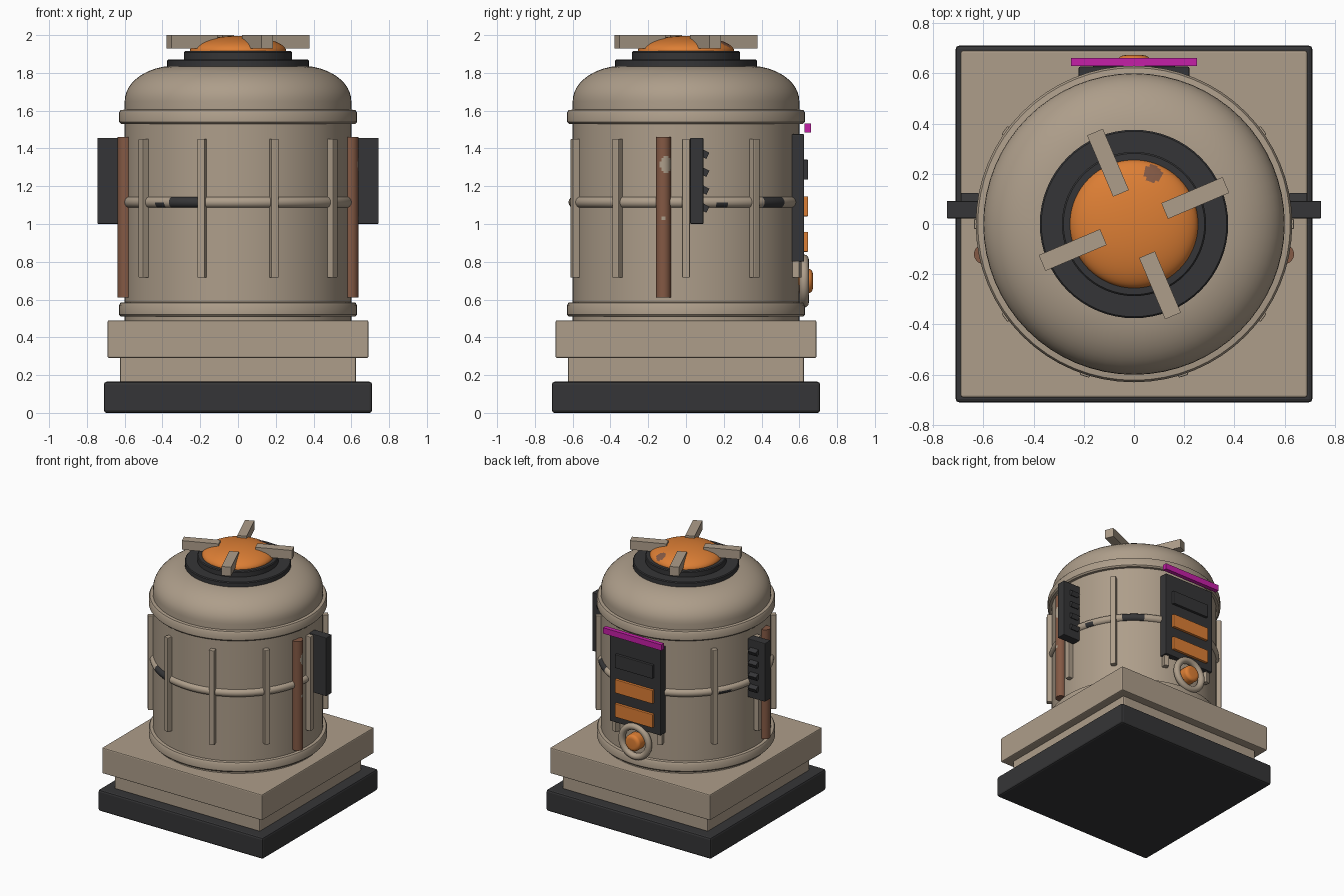
import bpy, bmesh, math
from mathutils import Matrix, Vector

cube = bpy.data.objects.get("Cube")
if cube:
    bpy.data.objects.remove(cube, do_unlink=True)


def material(name, r, g, b):
    m = bpy.data.materials.new(name)
    m.use_nodes = True
    m.diffuse_color = (r, g, b, 1)
    node = m.node_tree.nodes["Principled BSDF"]
    node.inputs["Base Color"].default_value = (r, g, b, 1)
    node.inputs["Roughness"].default_value = 0.7
    return m


BEIGE = material("beige paint", 0.42, 0.34, 0.255)
BLACK = material("charcoal metal", 0.036, 0.036, 0.038)
ORANGE = material("orange lamp", 0.72, 0.21, 0.035)
COPPER = material("copper brown", 0.23, 0.10, 0.058)
MAGENTA = material("magenta strip", 0.56, 0.014, 0.39)


def finish(name, bm, mats, smooth=True, bevel=0):
    """Turn a bmesh into an object with its materials and shading."""
    bmesh.ops.recalc_face_normals(bm, faces=bm.faces)
    me = bpy.data.meshes.new(name)
    bm.to_mesh(me)
    bm.free()
    ob = bpy.data.objects.new(name, me)
    bpy.context.collection.objects.link(ob)
    for m in mats:
        me.materials.append(m)
    if bevel:
        mod = ob.modifiers.new("bevel", "BEVEL")
        mod.width, mod.segments = bevel, 2
    if smooth:
        bpy.ops.object.select_all(action="DESELECT")
        ob.select_set(True)
        bpy.context.view_layer.objects.active = ob
        bpy.ops.object.shade_smooth_by_angle(angle=math.radians(35))
    return ob


def box(name, centre, size, mat, bevel=0, turn=None):
    bm = bmesh.new()
    bmesh.ops.create_cube(bm, size=1)
    bm.transform(Matrix.LocRotScale(None, None, Vector(size)))
    if turn:
        bm.transform(turn)
    bm.transform(Matrix.Translation(centre))
    return finish(name, bm, [mat], False, bevel)


def lathe(name, profile, mats, rule=None, steps=64, place=None):
    """Spin a (radius, height) profile about z; rule marks second-colour faces."""
    bm = bmesh.new()
    vs = [bm.verts.new((r, 0, z)) for r, z in profile]
    es = [bm.edges.new(p) for p in zip(vs, vs[1:])]
    bmesh.ops.spin(bm, geom=vs + es, cent=(0, 0, 0), axis=(0, 0, 1),
                   angle=math.tau, steps=steps)
    bmesh.ops.remove_doubles(bm, verts=bm.verts, dist=0.0005)
    if place:
        bm.transform(place)
    if rule:
        for f in bm.faces:
            f.material_index = int(rule(f.calc_center_median()))
    return finish(name, bm, mats)


def circle_profile(major, minor, z, n=16):
    return [(major + minor * math.cos(math.tau * i / n),
             z + minor * math.sin(math.tau * i / n)) for i in range(n + 1)]


def arc(r0, r1, z0, z1, n=12):
    """Quarter-ellipse from (r0, z0) up and inward to (r1, z1)."""
    return [(r1 + (r0 - r1) * math.cos(math.pi / 2 * i / n),
             z0 + (z1 - z0) * math.sin(math.pi / 2 * i / n)) for i in range(n + 1)]


def disc(r, z0, z1, c=0.006):
    return [(0, z0), (r - c, z0), (r, z0 + c), (r, z1 - c), (r - c, z1), (0, z1)]


# Square stepped base
box("base_slab", (0, 0, 0.0825), (1.42, 1.42, 0.165), BLACK, 0.014)
box("base_step", (0, 0, 0.23), (1.25, 1.25, 0.14), BEIGE, 0.008)
box("plinth", (0, 0, 0.39), (1.38, 1.38, 0.2), BEIGE, 0.008)

# Drum with domed shoulder and two bands
lathe("drum", [(0, 0.48), (0.6, 0.48), (0.6, 1.6)] + arc(0.6, 0.33, 1.65, 1.838)
      + [(0, 1.838)], [BEIGE])
for label, z in (("lower", 0.51), ("upper", 1.53)):
    lathe(label + "_band", [(0.59, z), (0.62, z), (0.63, z + 0.01), (0.63, z + 0.06),
                            (0.622, z + 0.073), (0.59, z + 0.077)], [BEIGE])

# Middle hoop with chipped paint
CHIPS = ((-125, -108, 2), (43, 58, 2), (-134, -130, 1.115), (15, 22, 1.11), (146, 156, 1.11))


def chipped(c):
    a = math.degrees(math.atan2(c.y, c.x))
    return any(lo < a < hi and c.z < top for lo, hi, top in CHIPS)


lathe("middle_hoop", circle_profile(0.592, 0.03, 1.115), [BEIGE, BLACK], chipped, steps=120)

# Vertical ribs
for i in range(10):
    a = math.radians(36 * i)
    box("rib_%d" % (i + 1), (0.612 * math.cos(a), 0.612 * math.sin(a), 1.083),
        (0.05, 0.04, 0.735), BEIGE, 0.004, Matrix.Rotation(a, 4, "Z"))

# Top collar, lamp and clamps
lathe("collar_lower", disc(0.375, 1.828, 1.872), [BLACK])
lathe("collar_upper", disc(0.287, 1.865, 1.915), [BLACK])
lathe("lamp_dome", [(0.255, 1.9)] + arc(0.255, 0, 1.915, 1.996, 20), [ORANGE, COPPER],
      lambda c: math.hypot(c.x - 0.075, c.y - 0.2) < 0.035, steps=96)
for i in range(4):
    a = math.radians(23 + 90 * i)
    box("clamp_%d" % (i + 1), (0.265 * math.cos(a), 0.265 * math.sin(a), 1.965),
        (0.265, 0.068, 0.07), BEIGE, 0, Matrix.Rotation(a, 4, "Z"))


# Side pipes and finned radiators
def pipe_wear(c):
    big = math.hypot((c.y + 0.105) / 0.032, (c.z - 1.315) / 0.046) < 1
    small = abs(c.y + 0.12) < 0.012 and abs(c.z - 1.025) < 0.01
    return c.x > 0.6 and (big or small)


pipe = [(0, 0.61)] + [(0.04, 0.61 + 0.01 * i) for i in range(86)] + [(0, 1.46)]
for side, s in (("left", 1), ("right", -1)):
    lathe(side + "_pipe", pipe, [COPPER, BEIGE], pipe_wear, 24,
          Matrix.Translation((0.597 * s, -0.12, 0)))
    box(side + "_radiator", (0.67 * s, 0.057, 1.228), (0.15, 0.07, 0.455), BLACK, 0.005)
    for i in range(4):
        box("%s_fin_%d" % (side, i + 1), (0.653 * s, 0.098, 1.085 + 0.095 * i),
            (0.07, 0.04, 0.036), BLACK, 0, Matrix.Rotation(math.radians(-28), 4, "X"))

# Back control panel
box("back_panel", (0, 0.593, 1.138), (0.44, 0.066, 0.675), BLACK, 0.006)
box("panel_strip", (0, 0.645, 1.508), (0.5, 0.033, 0.046), MAGENTA)
for name, z, mat in (("panel_plate", 1.288, BLACK), ("upper_light", 1.093, ORANGE),
                     ("lower_light", 0.905, ORANGE)):
    box(name, (0, 0.63, z), (0.325, 0.032, 0.105), mat, 0.004)

# Valve ring and hub under the panel
face_back = Matrix.Translation((0, 0.6, 0.698)) @ Matrix.Rotation(-math.pi / 2, 4, "X")
lathe("valve_ring", circle_profile(0.115, 0.025, 0.025), [BEIGE], steps=48, place=face_back)
lathe("valve_hub", [(0, -0.02), (0.064, -0.02), (0.064, 0.05)] + arc(0.064, 0.035, 0.05, 0.072, 6)
      + [(0, 0.072)], [ORANGE], steps=32, place=face_back)
